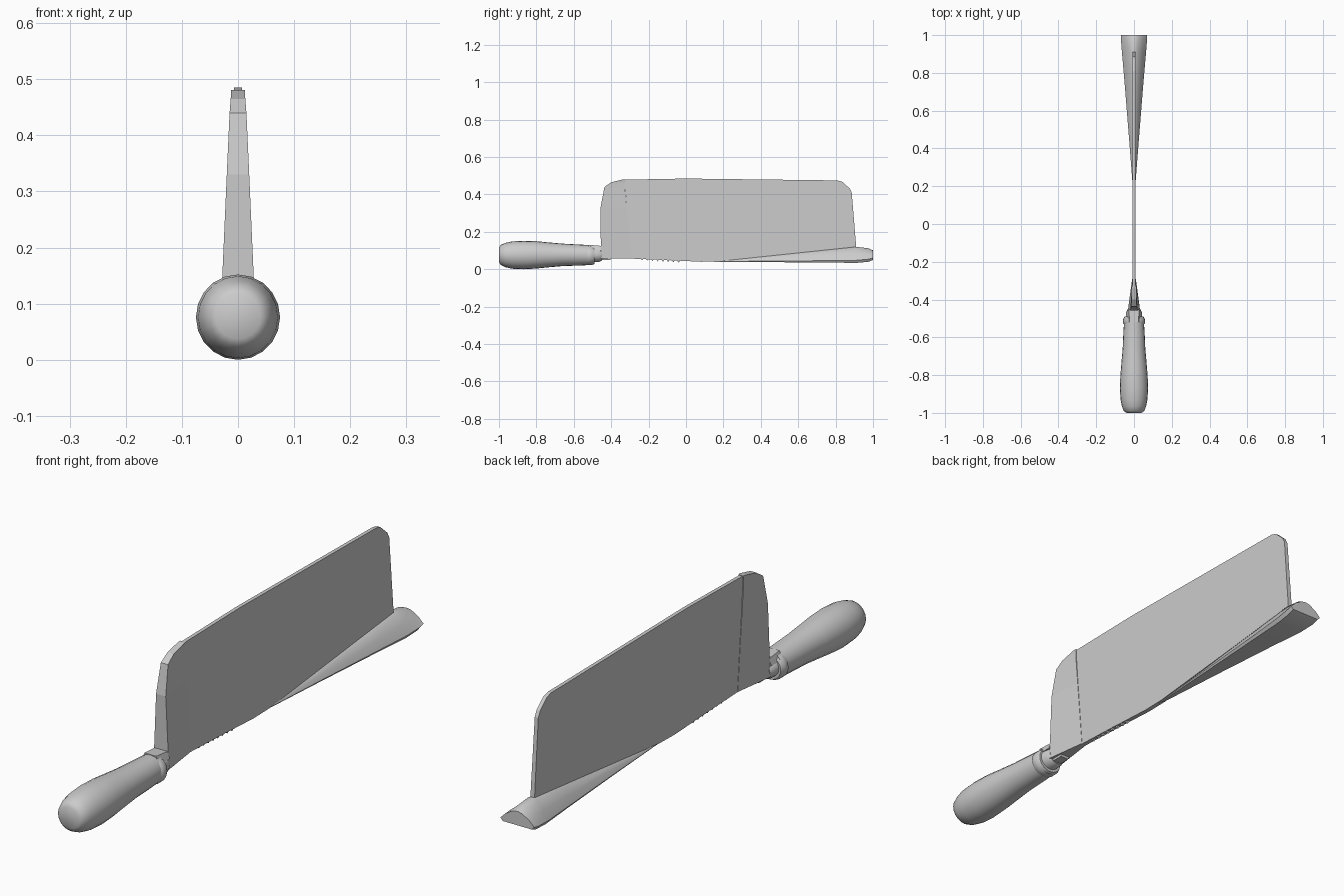
import bpy, bmesh, math

if "Cube" in bpy.data.objects:
    bpy.data.objects.remove(bpy.data.objects["Cube"])


def finish(name, bm, smooth=None):
    bmesh.ops.recalc_face_normals(bm, faces=bm.faces)
    me = bpy.data.meshes.new(name)
    bm.to_mesh(me)
    bm.free()
    ob = bpy.data.objects.new(name, me)
    bpy.context.collection.objects.link(ob)
    if smooth:
        bpy.ops.object.select_all(action='DESELECT')
        ob.select_set(True)
        bpy.context.view_layer.objects.active = ob
        bpy.ops.object.shade_smooth_by_angle(angle=math.radians(smooth))
    return ob


def loft(name, rings, smooth=None):
    """Skin a list of equal-length point rings and cap both ends."""
    bm = bmesh.new()
    vs = [[bm.verts.new(p) for p in r] for r in rings]
    n = len(rings[0])
    for a, b in zip(vs, vs[1:]):
        for i in range(n):
            j = (i + 1) % n
            bm.faces.new((a[i], a[j], b[j], b[i]))
    bm.faces.new(vs[0])
    bm.faces.new(vs[-1])
    return finish(name, bm, smooth)


def ellipse(y, rx, rz, zc, n=20):
    return [(rx * math.cos(2 * math.pi * i / n), y,
             zc + rz * math.sin(2 * math.pi * i / n)) for i in range(n)]


def plate(name, profile, half_top, half_low):
    """Flat part from a (y, z) profile, tapering in thickness with height."""
    zs = [z for _, z in profile]
    lo, hi = min(zs), max(zs)
    rings = []
    for s in (-1, 1):
        rings.append([(s * (half_low + (half_top - half_low) * (z - lo) / (hi - lo)), y, z)
                      for y, z in profile])
    return loft(name, rings)


# Turned wooden handle: y, x radius, z radius, centre height
handle = [(-1.0, .040, .040, .077), (-.99, .054, .054, .077), (-.965, .064, .065, .076),
          (-.93, .071, .073, .076), (-.87, .075, .076, .076), (-.80, .072, .073, .077),
          (-.74, .067, .067, .077), (-.66, .060, .060, .077), (-.57, .056, .056, .076),
          (-.50, .051, .053, .076)]
loft("handle", [ellipse(*r) for r in handle], 40)

# Collar bead and ferrule at the front of the handle
loft("collar", [ellipse(y, rx, rz, .074) for y, rx, rz in
                [(-.535, .050, .048), (-.525, .058, .052), (-.505, .058, .052),
                 (-.49, .050, .046)]], 40)
loft("ferrule", [ellipse(*r) for r in
                 [(-.505, .043, .040, .078), (-.465, .041, .037, .076),
                  (-.45, .033, .030, .076)]], 40)

# Pointed lip on top of the ferrule
plate("ferrule_lip", [(-.52, .10), (-.455, .10), (-.455, .125), (-.52, .131)], .024, .036)

# Tang under the heel
plate("tang", [(-.47, .05), (-.405, .05), (-.40, .062), (-.40, .08), (-.47, .10)], .024, .018)

# Main blade plate
plate("blade", [(-.295, .057), (-.12, .050), (.08, .040), (.17, .042), (.91, .12),
                (.886, .41), (.875, .432), (.835, .468), (.81, .475),
                (0, .485), (-.33, .479), (-.325, .43)], .007, .009)

# Wedge-shaped heel: z, back y, front y, back half width, front half width
heel = [(.058, -.455, -.292, .032, .010), (.33, -.457, -.317, .020, .0095),
        (.44, -.436, -.327, .015, .0095), (.465, -.40, -.328, .013, .0095),
        (.481, -.335, -.325, .012, .0095)]
loft("heel", [[(-wb, yb, z), (wb, yb, z), (wf, yf, z), (-wf, yf, z)]
              for z, yb, yf, wb, wf in heel])

# Small teeth on the cutting edge
for i in range(8):
    y = -.235 + i * .028
    z = .054 - i * .0015
    plate(f"tooth_{i + 1}", [(y - .009, z + .004), (y, z - .007), (y + .009, z + .004)],
          .006, .003)

# Flared wedge at the tip: y, half width, low z, edge z, top z
flare = [(.15, .003, .039, .041, .044), (.45, .026, .038, .044, .073),
         (.75, .050, .036, .046, .104), (.91, .064, .034, .048, .120),
         (.975, .069, .040, .054, .112), (1.0, .070, .049, .060, .101)]
rings = []
for y, w, lo, edge, top in flare:
    side = [(.86 * w, lo), (w, edge), (.70 * w, edge + .5 * (top - edge)),
            (.28 * w, edge + .92 * (top - edge)), (.06 * w, top)]
    rings.append([(x, y, z) for x, z in side] + [(-x, y, z) for x, z in reversed(side)])
loft("tip_flare", rings, 30)
